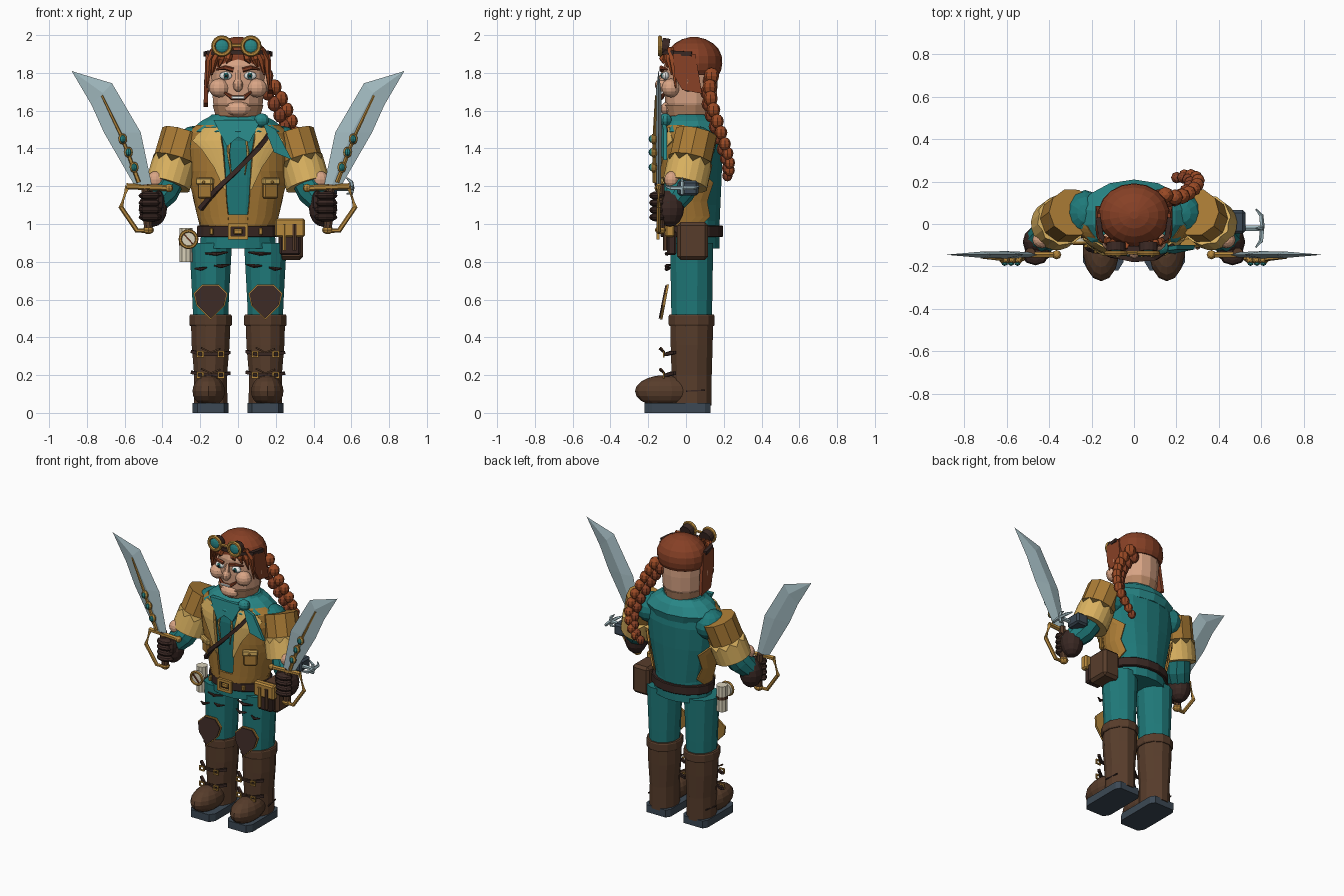
import bpy, bmesh, math
from mathutils import Vector, Matrix

def mat(name, h):
    m = bpy.data.materials.new(name)
    m.diffuse_color = [(int(h[i:i+2], 16) / 255) ** 2.2 for i in (0, 2, 4)] + [1]
    return m
TEAL, SCARF = mat("teal", "247878"), mat("scarf_teal", "2c8585")
TAN, PALE, GOLD = mat("tan", "a87a38"), mat("pale_tan", "d9b060"), mat("brass", "b5873f")
BROWN, DARK = mat("boot_brown", "583f2f"), mat("dark_leather", "3c2c28")
STEEL, SLATE = mat("steel", "a0b8be"), mat("slate", "3e4a55")
HAIR, BRAID = mat("auburn", "85422a"), mat("copper", "9a4c2a")
SKIN, STUB = mat("skin", "d8a384"), mat("stubble", "b88766")
CREAM, WHITE = mat("cream", "d8d0b8"), mat("white", "eeeeea")

# ---- helpers
def finish(name, bm, m):
    bmesh.ops.recalc_face_normals(bm, faces=bm.faces[:])
    me = bpy.data.meshes.new(name)
    bm.to_mesh(me); bm.free()
    ob = bpy.data.objects.new(name, me)
    bpy.context.collection.objects.link(ob)
    me.materials.append(m)
    return ob

def loft(name, rings, m, closed=True, thick=0):
    bm = bmesh.new()
    vs = [[bm.verts.new(p) for p in r] for r in rings]
    n = len(vs[0])
    for a, b in zip(vs, vs[1:]):
        for i in range(n if closed else n - 1):
            j = (i + 1) % n
            bm.faces.new((a[i], a[j], b[j], b[i]))
    if closed:
        bm.faces.new(vs[0]); bm.faces.new(vs[-1])
    ob = finish(name, bm, m)
    if thick:
        mod = ob.modifiers.new("thickness", 'SOLIDIFY')
        mod.thickness = thick; mod.offset = 0
    return ob

def lathe(name, rows, m, cx=0, cy=0.03, n=16):
    # rows: (z, x radius, y radius)
    return loft(name, [[(cx + rx * math.cos(math.tau * (i + .5) / n), cy + ry * math.sin(math.tau * (i + .5) / n), z)
                        for i in range(n)] for z, rx, ry in rows], m)

def tube(name, pts, rad, m, n=6, zig=0):
    P = [Vector(p) for p in pts]
    R = rad if isinstance(rad, (list, tuple)) else [rad] * len(P)
    rings = []
    for i, p in enumerate(P):
        t = (P[min(i + 1, len(P) - 1)] - P[max(i - 1, 0)]).normalized()
        q = t.to_track_quat('Z', 'Y')
        rings.append([p + q @ Vector((R[i] * math.cos(math.tau * (k + .5) / n), R[i] * math.sin(math.tau * (k + .5) / n),
                                      zig * (k % 2) if i == 0 else 0)) for k in range(n)])
    return loft(name, rings, m)

def ball(name, c, r, m, u=12, v=8, rot=None):
    bm = bmesh.new()
    M = Matrix.Translation(c) @ (rot or Matrix()) @ Matrix.Diagonal((*r, 1))
    bmesh.ops.create_uvsphere(bm, u_segments=u, v_segments=v, radius=1, matrix=M)
    return finish(name, bm, m)

def box(name, c, s, m, bev=.006, rz=0):
    bm = bmesh.new()
    bmesh.ops.create_cube(bm, size=1, matrix=Matrix.Translation(c) @ Matrix.Rotation(rz, 4, 'Z') @ Matrix.Diagonal((*s, 1)))
    if bev:
        bmesh.ops.bevel(bm, geom=bm.edges[:], offset=bev, segments=1, affect='EDGES')
    return finish(name, bm, m)

def plate(name, pts, d, m):
    # flat outline extruded along d
    return loft(name, [pts, [Vector(p) + Vector(d) for p in pts]], m)

def ring(name, c, R, r, m):
    # torus facing the front
    bm = bmesh.new(); n, k = 16, 6
    vs = [[bm.verts.new((c[0] + (R + r * math.cos(math.tau * j / k)) * math.cos(math.tau * i / n), c[1] + r * math.sin(math.tau * j / k),
           c[2] + (R + r * math.cos(math.tau * j / k)) * math.sin(math.tau * i / n))) for j in range(k)] for i in range(n)]
    for i in range(n):
        for j in range(k):
            bm.faces.new((vs[i][j], vs[i-1][j], vs[i-1][j-1], vs[i][j-1]))
    return finish(name, bm, m)

def frame(name, c, w, h, r, m):
    x, y, z = c
    for s in (-1, 1):
        box(name + "_side", (x + s * w / 2, y, z), (r, r, h + r), m, 0)
        box(name + "_rail", (x, y, z + s * h / 2), (w, r, r), m, 0)

# ---- torso
PROF = [(.99, .185, .15), (1.1, .21, .155), (1.25, .245, .162), (1.4, .265, .165), (1.48, .25, .155), (1.54, .19, .13), (1.58, .14, .11)]
def surf(t, z, off=0):
    # torso surface point at angle t from the front
    for a, b in zip(PROF, PROF[1:]):
        if z <= b[0]: break
    f = min(1, (z - a[0]) / (b[0] - a[0]))
    rx, ry = (a[i] + (b[i] - a[i]) * f + off for i in (1, 2))
    t = math.radians(t)
    return Vector((rx * math.sin(t), .03 - ry * math.cos(t), z))

def panel(name, rows, s, off, m, n=8):
    return loft(name, [[surf(s * (a + (b - a) * i / n), z, off) for i in range(n + 1)] for z, a, b in rows], m, False, .012)

lathe("shirt_body", PROF, TEAL)
lathe("hip_skirt", [(.87, .205, .15), (.94, .2, .15), (1.03, .19, .15)], TEAL)
lathe("belt", [(.93, .215, .163), (.935, .22, .168), (.988, .22, .168), (.993, .215, .163)], DARK)
frame("belt_buckle", (0, -.148, .96), .09, .065, .018, GOLD)
box("buckle_tongue", (0, -.145, .96), (.05, .015, .03), GOLD)
for x in (-.14, .12):
    box("belt_stud", (x, -.105, .96), (.02, .03, .035), GOLD, .004)
panel("vest_hem", [(.99, -70, 70), (1.05, -70, 70)], 1, .012, TAN, 14)
for s in (-1, 1):
    panel("vest_side", [(.99, 14, 105), (1.04, 14, 125), (1.12, 15, 118), (1.22, 15, 130), (1.28, 15, 105),
                        (1.4, 16, 95), (1.48, 20, 85), (1.52, 26, 75)], s, .014, TAN)
    panel("lapel", [(1.18, 14, 16), (1.3, 15, 27), (1.4, 16, 42), (1.44, 18, 58), (1.51, 22, 46)], s, .024, PALE, 4)
    p = surf(s * 42, 1.19, .025)
    box("pocket", p, (.09, .025, .11), TAN, .008, s * .55)
    box("pocket_flap", p + Vector((s * .004, -.008, .036)), (.1, .03, .035), PALE, .006, s * .55)
    ball("pocket_button", p + Vector((s * .01, -.025, .03)), (.009,) * 3, GOLD, 8, 5)
    tube("shirt_lace", [surf(s * 9, 1.48, .012), surf(s * 11, 1.38, .012), surf(s * 8, 1.26, .012)], [.012, .008, .003], PALE, 5)
tube("chest_strap", [surf(math.degrees(math.asin(x / rx)), z, .035) for x, z, rx in
     ((.185, 1.5, .27), (.09, 1.395, .265), (0, 1.29, .25), (-.1, 1.18, .23), (-.19, 1.08, .23))], .017, DARK, 4)
# scarf with knot and tails
lathe("scarf", [(1.44, .235, .165), (1.49, .265, .18), (1.545, .2, .15), (1.575, .14, .115), (1.56, .11, .09)], SCARF, n=14)
ball("scarf_knot", (.125, -.11, 1.55), (.042, .035, .036), SCARF, 10, 7)
plate("scarf_tail", [(.13, -.13, 1.54), (.2, -.12, 1.5), (.285, -.12, 1.34), (.19, -.14, 1.38)], (0, .02, 0), SCARF)
plate("scarf_bib", [(-.13, -.13, 1.55), (.12, -.13, 1.55), (.06, -.15, 1.43), (0, -.155, 1.46), (-.06, -.15, 1.41)], (0, .03, 0), SCARF)

# ---- legs and boots
for s in (-1, 1):
    cx = s * .145
    lathe("trouser_leg", [(.48, .095, .11), (.6, .1, .113), (.9, .117, .118)], TEAL, cx, .03, 12)
    lathe("boot_shaft", [(.04, .092, .11), (.2, .09, .11), (.36, .104, .115), (.5, .108, .118)], BROWN, cx, .03, 12)
    lathe("boot_cuff", [(.46, .112, .122), (.468, .117, .126), (.512, .117, .126), (.52, .112, .122)], BROWN, cx, .03, 12)
    ball("boot_toe", (s * .155, -.11, .115), (.088, .16, .085), BROWN, 14, 10)
    plate("boot_sole", [(cx + x, y, 0) for x, y in ((-.075, .13), (.075, .13), (.095, .1), (.095, -.18), (.07, -.22), (-.07, -.22), (-.095, -.18), (-.095, .1))],
          (0, 0, .052), SLATE)
    tube("heel_seam", [(cx + s * .093, 0, .115), (cx + s * .08, .1, .12)], .005, DARK, 4)
    for z in (.2, .31):
        tube("boot_strap", [(cx - .1, -.06, z + .015), (cx - .04, -.105, z), (cx + .04, -.105, z), (cx + .1, -.06, z + .01)], .012, DARK, 4)
        tube("boot_lace", [(cx - .05, -.135, z + .035), (cx, -.115, z + .01), (cx + .05, -.14, z + .03)], .006, BROWN, 4)
        for k in (-1, 1):
            frame("boot_buckle", (cx + k * .055, -.118, z), .03, .026, .009, GOLD)
    hexa = [(-.085, .63), (-.04, .675), (.04, .675), (.085, .63), (.07, .57), (0, .5), (-.07, .57)]
    for name, k, dy, m in (("knee_trim", 1.07, .004, GOLD), ("knee_pad", 1, -.004, DARK)):
        plate(name, [(cx + x * k, -.105 - (.68 - z) * .2 + dy, .59 + (z - .59) * k) for x, z in hexa], (0, .012, 0), m)
    for x0, x1, z in ((-.1, -.02, .785), (.02, .085, .77), (-.09, .03, .85)):
        tube("thigh_strap", [(cx + s * x0, -.085, z), (cx + s * (x0 + x1) / 2, -.103, z - .008), (cx + s * x1, -.085, z - .006)], [.004, .011, .004], DARK, 5)

# ---- arms, gloves and swords
for s in (-1, 1):
    V = lambda x, y, z: (s * x, y, z)
    ball("shoulder", V(.23, .05, 1.42), (.1, .11, .1), TEAL)
    tube("sleeve", [V(.29, .055, 1.48), V(.37, -.005, 1.21)], .115, TAN, 10)
    tube("sleeve_cuff", [V(.342, .016, 1.305), V(.371, -.006, 1.207)], .12, PALE, 20, -.035)
    tube("forearm", [V(.355, .01, 1.26), V(.4, -.04, 1.17), V(.47, -.1, 1.08)], [.085, .085, .06], TEAL, 10)
    ball("bare_wrist", V(.435, -.075, 1.235), (.045, .04, .045), SKIN)
    ball("glove", V(.45, -.085, 1.085), (.075, .075, .1), DARK)
    for i in range(4):
        ball("finger", V(.465, -.15, 1.15 - i * .038), (.062, .045, .024), DARK, 8, 6)
    ball("thumb", V(.42, -.13, 1.12), (.03, .04, .06), DARK, 8, 6)
    tube("grip", [V(.49, -.135, 1.21), V(.475, -.135, .97)], .024, BROWN, 8)
    tube("cross_guard", [V(.36, -.145, 1.19), V(.59, -.145, 1.2)], .016, GOLD)
    ball("guard_end", V(.365, -.145, 1.19), (.022,) * 3, GOLD, 8, 6)
    tube("knuckle_guard", [V(.585, -.145, 1.2), V(.62, -.145, 1.09), V(.535, -.145, .965), V(.455, -.14, .965)], .013, GOLD)
    ball("pommel", V(.475, -.135, .968), (.03, .03, .022), GOLD, 8, 6)
    rings = []
    for a, b, w in (((.54, 1.19), (.455, 1.2), .012), ((.71, 1.485), (.515, 1.485), .017), ((.775, 1.63), (.667, 1.745), .015), ((.882, 1.812), (.876, 1.808), .001)):
        mx, mz = a[0] * .45 + b[0] * .55, a[1] * .45 + b[1] * .55
        rings.append([V(a[0], -.145, a[1]), V(mx, -.145 - w, mz), V(b[0], -.145, b[1]), V(mx, -.145 + w, mz)])
    loft("sword_blade", rings, STEEL)
    tube("blade_inlay", [V(.525, -.165, 1.22), V(.615, -.168, 1.46), V(.72, -.158, 1.68)], [.012, .009, .006], GOLD, 5)
    for x, z in ((.61, 1.45), (.58, 1.38), (.55, 1.3)):
        ball("gem_setting", V(x, -.17, z), (.025, .018, .029), GOLD, 10, 6)
        ball("gem", V(x, -.18, z), (.017, .018, .021), SCARF, 8, 6)

# grappling hook on one forearm
box("hook_launcher", (.48, .01, 1.19), (.09, .11, .08), SLATE, .012)
tube("hook_rod", [(.51, -.02, 1.19), (.61, -.02, 1.19)], .014, STEEL)
for y, z in ((.075, 0), (-.075, 0), (0, .045), (0, -.04)):
    tube("hook_prong", [(.605, -.02, 1.19), (.6, -.02 + y * .8, 1.19 + z * .7), (.575, -.02 + y * 1.2, 1.2 + z)], [.012, .011, .004], STEEL, 5)

# ---- belt gear
box("hip_pouch", (.28, .035, .91), (.13, .165, .2), BROWN, .018)
box("holster_plate", (.275, -.085, .98), (.16, .05, .1), GOLD, .01)
box("holster_drop", (.275, -.075, .9), (.11, .05, .13), DARK, .01)
for x in (.245, .3):
    tube("holster_tool", [(x, -.11, 1.0), (x, -.11, .86)], .012, GOLD if x < .28 else BROWN, 6)
tube("map_scroll", [(-.275, -.01, .98), (-.275, -.01, .8)], .036, CREAM, 10)
tube("scroll_tie", [(-.275, -.01, .905), (-.275, -.01, .885)], .039, BROWN, 10)
tube("compass_face", [(-.262, -.065, .92), (-.262, -.09, .92)], .044, CREAM, 16)
ring("compass_rim", (-.262, -.09, .92), .044, .009, GOLD)
tube("compass_needle", [(-.285, -.096, .945), (-.24, -.096, .895)], .005, HAIR, 4)

# ---- head and face
lathe("head", [(1.54, .09, .09), (1.58, .115, .115), (1.64, .135, .135), (1.74, .143, .142), (1.84, .147, .142), (1.92, .12, .115)], SKIN, n=14, cy=.025)
lathe("jaw_stubble", [(1.555, .1, .105), (1.575, .122, .128), (1.63, .138, .142)], STUB, n=14, cy=.02)
ball("nose", (0, -.13, 1.735), (.028, .035, .035), SKIN, 10, 7)
tube("nose_bridge", [(0, -.112, 1.81), (0, -.135, 1.74)], [.014, .022], SKIN)
tube("mouth", [(-.07, -.11, 1.695), (-.03, -.132, 1.668), (.03, -.132, 1.668), (.07, -.11, 1.7)], [.006, .013, .013, .006], HAIR)
box("teeth", (0, -.142, 1.67), (.07, .012, .015), WHITE, .003)
ball("chin", (0, -.09, 1.61), (.07, .045, .04), SKIN, 10, 7)
for s in (-1, 1):
    ball("cheek", (s * .1, -.08, 1.72), (.054, .05, .05), SKIN)
    ball("ear", (s * .155, .01, 1.75), (.025, .03, .05), SKIN, 8, 7)
    ball("eye", (s * .065, -.108, 1.785), (.034, .02, .022), WHITE)
    ball("iris", (s * .063, -.124, 1.785), (.014, .009, .016), SCARF, 8, 6)
    ball("pupil", (s * .063, -.131, 1.785), (.007, .005, .008), DARK, 8, 6)
    tube("eyebrow", [(s * .025, -.128, 1.815), (s * .07, -.13, 1.828), (s * .115, -.1, 1.818)], [.013, .012, .005], HAIR)

# ---- hair, braid and goggles
lathe("hair_cap", [(1.79 + .2 * k, .17 * r, .15 * r) for k, r in ((0, .88), (.12, .96), (.3, 1), (.5, .98), (.68, .87), (.83, .68), (.94, .42), (1, .12))], HAIR, n=18, cy=.042)
for s, low in ((-1, 1.62), (1, 1.69)):
    plate("side_hair", [(s * .15, -.07, 1.9), (s * .15, .05, 1.9), (s * .16, .085, low), (s * .16, -.02, low + .02), (s * .155, -.06, 1.78)], (s * .022, 0, 0), HAIR)
    for i, (x, z) in enumerate(((.05, 1.85), (.09, 1.83), (.125, 1.79), (.15, 1.72))):
        tube("fringe_lock", [(s * x * .8, -.1 + i * .006, 1.93), (s * x, -.125 + i * .018, 1.87), (s * (x + .012), -.12 + i * .022, z)], [.018, .018, .004], BRAID, 5)
path = [(.13, .13, 1.77), (.175, .12, 1.71), (.21, .125, 1.65), (.24, .14, 1.59), (.265, .16, 1.53), (.28, .18, 1.47), (.285, .2, 1.41),
        (.275, .215, 1.36), (.25, .225, 1.31), (.22, .225, 1.27)]
for i, p in enumerate(path):
    for k in (-1, 1):
        r = .044 - .0015 * i
        ball("braid_bead", (p[0] + k * .018, p[1] + k * .006, p[2] + k * .014), (r * .9, r * .9, r), (HAIR, BRAID)[k > 0], 8, 6)
tube("goggle_strap", [(-.17, .03, 1.9), (-.155, -.06, 1.905), (-.1, -.115, 1.91), (.09, -.115, 1.91), (.155, -.06, 1.905), (.17, .03, 1.9)], .017, DARK, 4)
for x in (-.085, .068):
    tube("goggle_cup", [(x, -.09, 1.935), (x, -.13, 1.942)], .045, DARK, 14)
    ring("goggle_rim", (x, -.138, 1.942), .045, .012, GOLD)
    ball("goggle_lens", (x, -.134, 1.942), (.038, .014, .038), SCARF, 12, 8)
tube("goggle_bridge", [(-.045, -.135, 1.945), (.03, -.135, 1.945)], .01, GOLD)
